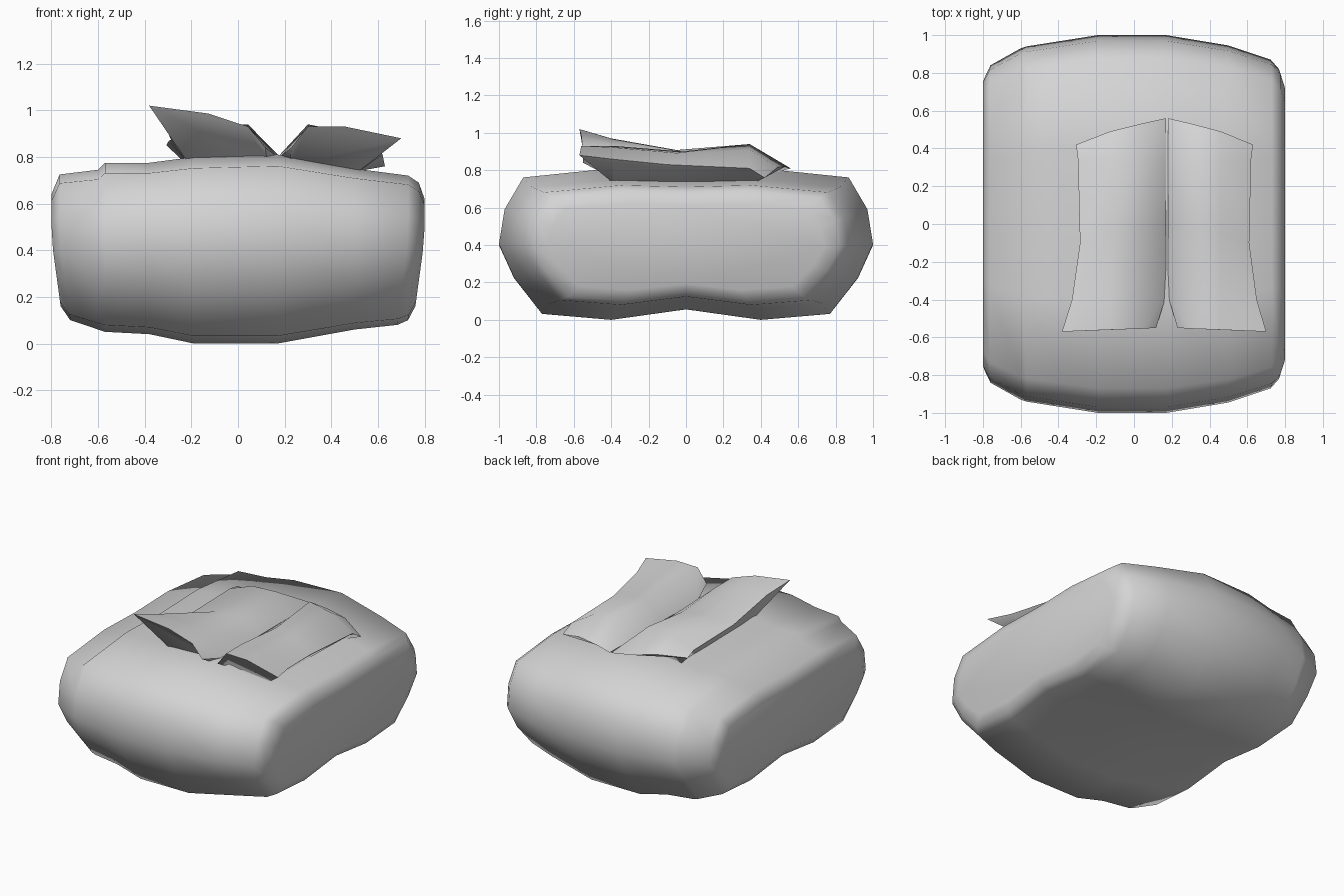
import bpy, bmesh, math

cube = bpy.data.objects.get("Cube")
if cube:
    bpy.data.objects.remove(cube, do_unlink=True)

GREY = (0.66, 0.66, 0.66, 1.0)
grey = bpy.data.materials.new("light_grey")
grey.use_nodes = True
grey.diffuse_color = GREY
grey.node_tree.nodes["Principled BSDF"].inputs["Base Color"].default_value = GREY


def loft(name, rings, angle):
    """Skin closed rings of equal length, fill both ends and smooth the result."""
    bm = bmesh.new()
    loops = [[bm.verts.new(point) for point in ring] for ring in rings]
    for lower, upper in zip(loops, loops[1:]):
        count = len(lower)
        for i in range(count):
            j = (i + 1) % count
            bm.faces.new((lower[i], lower[j], upper[j], upper[i]))
    bm.faces.new(loops[0])
    bm.faces.new(loops[-1])
    bmesh.ops.recalc_face_normals(bm, faces=bm.faces)
    mesh = bpy.data.meshes.new(name)
    bm.to_mesh(mesh)
    bm.free()
    mesh.materials.append(grey)
    obj = bpy.data.objects.new(name, mesh)
    bpy.context.collection.objects.link(obj)
    bpy.ops.object.select_all(action='DESELECT')
    obj.select_set(True)
    bpy.context.view_layer.objects.active = obj
    bpy.ops.object.shade_smooth_by_angle(angle=math.radians(angle))
    return obj


# Body: half of the cushion section (width share, height share), bottom to top
half = [(0, .07), (.4, 0), (.77, .04), (.92, .28), (1, .5),
        (.97, .73), (.87, .94), (.4, 1), (0, .985)]
section = half + [(-w, h) for w, h in reversed(half[1:-1])]

# Stations along the body: x, half width, bottom, top
stations = [(-.8, .77, .16, .64), (-.765, .84, .1, .725), (-.6, .93, .06, .745),
            (-.57, .94, .05, .775), (-.38, .97, .04, .775), (-.19, 1, 0, .8),
            (.17, 1, 0, .81), (.5, .945, .06, .75), (.73, .87, .08, .72),
            (.775, .82, .1, .69), (.8, .74, .16, .62)]


def body_ring(x, width, bottom, top):
    ring = []
    for w, h in section:
        z = bottom + h * (top - bottom)
        tuck = .17 * max(0, .45 - z) if abs(x) > .7 else 0
        ring.append((x * (1 - tuck), w * width, z))
    return ring


loft("cushion_body", [body_ring(*s) for s in stations], 100)

# Flaps: inner y, outer y, inner offset, inner z, ridge z,
# outer z of left flap, outer z of right flap, outer offset
rows = [(.56, .42, 0, .81, .82, .76, .85, .45),
        (.34, .34, 0, .81, .94, .81, .87, .44),
        (0, -.1, 0, .81, .9, .83, .87, .43),
        (-.38, -.4, 0, .8, .93, .86, .97, .47),
        (-.55, -.57, .05, .84, .93, .88, 1.02, .52)]
CREASE = .175


def flap_ring(side, row):
    y_in, y_out, inner, z_in, ridge, z_left, z_right, outer = row
    z_out = z_left if side > 0 else z_right
    spread = 1 if side > 0 else 1.06
    low = min(max(y_in, -.4), .38)
    middle = ridge + .4 * (z_out - ridge)
    shape = [(inner, y_in, z_in),
             (.12, y_in + .2 * (y_out - y_in), ridge),
             (.28, (y_in + y_out) / 2, middle + .02),
             (outer, y_out, z_out),
             (.34, low, .74), (.04, low, .76)]
    return [(CREASE + side * (.005 + d * spread), y, z) for d, y, z in shape]


for name, side in (("left_flap", 1), ("right_flap", -1)):
    loft(name, [flap_ring(side, row) for row in rows], 55)
